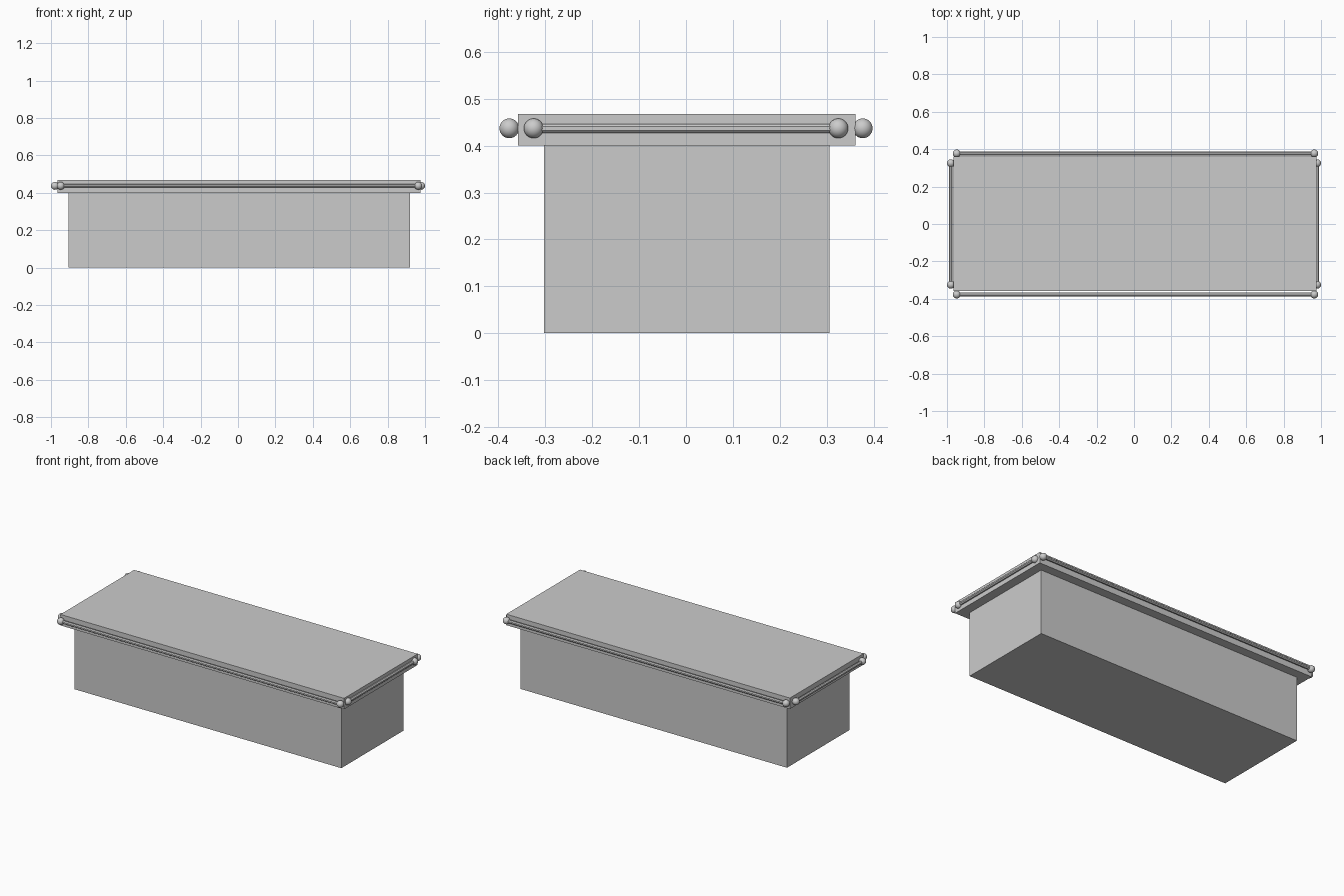
import bpy
import math
from mathutils import Vector

if "Cube" in bpy.data.objects:
    bpy.data.objects.remove(bpy.data.objects["Cube"], do_unlink=True)

RAIL_Z = 0.437
KNOB_RADIUS = 0.021
ROD_RADIUS = 0.0105


def box(name, low, high):
    low, high = Vector(low), Vector(high)
    bpy.ops.mesh.primitive_cube_add(size=1, location=(low + high) / 2)
    obj = bpy.context.object
    obj.name = name
    obj.scale = high - low
    bpy.ops.object.transform_apply(location=False, rotation=False, scale=True)


def knob(name, location):
    bpy.ops.mesh.primitive_uv_sphere_add(
        segments=32, ring_count=16, radius=KNOB_RADIUS, location=location)
    bpy.context.object.name = name
    bpy.ops.object.shade_smooth()


def rail(name, start, end):
    """Eight-sided rod with a round knob on each end."""
    start, end = Vector((*start, RAIL_Z)), Vector((*end, RAIL_Z))
    axis = end - start
    bpy.ops.mesh.primitive_cylinder_add(
        vertices=8, radius=ROD_RADIUS, depth=axis.length, location=(start + end) / 2)
    rod = bpy.context.object
    rod.name = name + "_rod"
    turn = axis.to_track_quat("Z", "Y").to_matrix()
    spin = Vector((0, 0, 1)).rotation_difference(Vector((0, 0, 1))).to_matrix()
    rod.rotation_euler = (turn @ spin).to_euler()
    rod.rotation_euler.rotate_axis("Z", math.pi / 8)
    knob(name + "_knob_start", start)
    knob(name + "_knob_end", end)


# Solid body and overhanging top
box("base", (-0.905, -0.303, 0), (0.919, 0.306, 0.4))
box("top_slab", (-0.964, -0.358, 0.4), (0.976, 0.362, 0.468))

# Rails along the four edges of the top
for side, y in (("front", -0.377), ("back", 0.377)):
    rail(side + "_rail", (-0.948, y), (0.964, y))
for side, x in (("right", -0.979), ("left", 0.979)):
    rail(side + "_rail", (x, -0.325), (x, 0.325))
